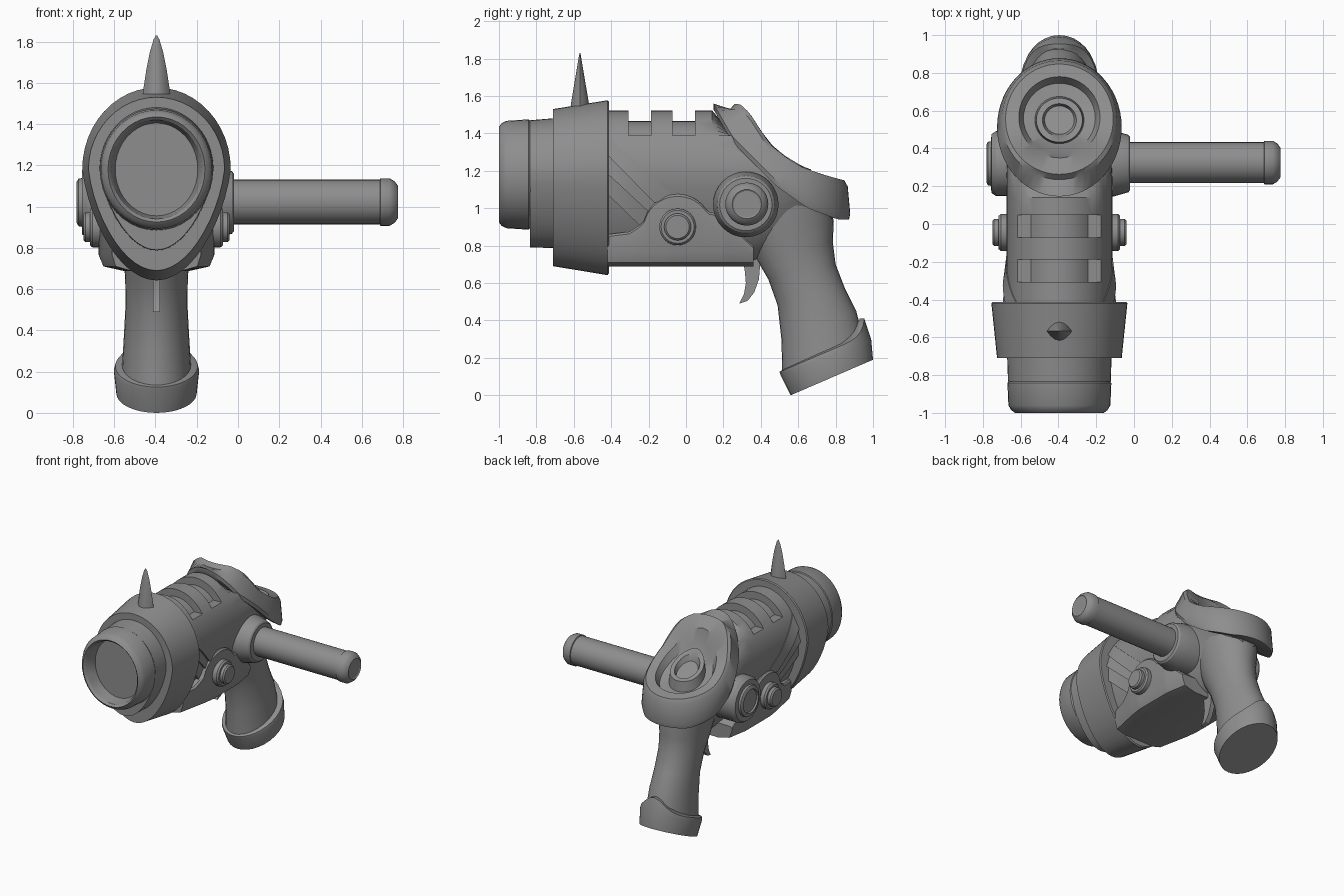
import bpy, bmesh
from math import sin, cos, pi, sqrt, radians
from mathutils import Vector

CX = -0.395   # centre line of the body
ZC = 1.18     # height of the barrel axis

if "Cube" in bpy.data.objects:
    bpy.data.objects.remove(bpy.data.objects["Cube"], do_unlink=True)

grey = bpy.data.materials.new("matte grey")
grey.use_nodes = True
grey.diffuse_color = (0.27, 0.27, 0.27, 1)
grey.node_tree.nodes["Principled BSDF"].inputs["Base Color"].default_value = (0.27, 0.27, 0.27, 1)


def loft(name, rings, angle=32):
    """Skin a list of equal-length point rings and cap both ends."""
    bm = bmesh.new()
    rows = [[bm.verts.new(p) for p in ring] for ring in rings]
    n = len(rows[0])
    for a, b in zip(rows, rows[1:]):
        for i in range(n):
            j = (i + 1) % n
            bm.faces.new((a[i], a[j], b[j], b[i]))
    bm.faces.new(rows[0])
    bm.faces.new(rows[-1])
    bmesh.ops.recalc_face_normals(bm, faces=bm.faces)
    mesh = bpy.data.meshes.new(name)
    bm.to_mesh(mesh)
    bm.free()
    mesh.materials.append(grey)
    ob = bpy.data.objects.new(name, mesh)
    bpy.context.collection.objects.link(ob)
    bpy.ops.object.select_all(action='DESELECT')
    ob.select_set(True)
    bpy.context.view_layer.objects.active = ob
    bpy.ops.object.shade_smooth_by_angle(angle=radians(angle))
    return ob


def circle(n=40):
    return [2 * pi * i / n for i in range(n)]


def interp(table, v):
    for (a, fa), (b, fb) in zip(table, table[1:]):
        if v <= b:
            return fa + (fb - fa) * max(0, v - a) / (b - a)
    return table[-1][1]


def egg(y, w, top, bottom, limit=9):
    """Cross-section across y: round above, tapering below."""
    pts = []
    for a in circle(48):
        c, s = cos(a), sin(a)
        if s >= 0:
            x, z = w * c, ZC + (top - ZC) * s
        else:
            x, z = w * c * (1 + 0.18 * s), ZC + (ZC - bottom) * s
        pts.append((CX + x, y, min(z, limit)))
    return pts


def side_turning(name, y, z, profile, side=1, n=32):
    """Round part on an axis along x; profile is (distance, radius)."""
    return loft(name, [[(CX + side * d, y + r * cos(a), z + r * sin(a)) for a in circle(n)]
                       for d, r in profile])


# Muzzle with recessed opening
loft("muzzle", [[(CX + rx * cos(a), y, ZC + rz * sin(a)) for a in circle(40)]
                for y, rx, rz in ((-0.7, .265, .285), (-0.83, .265, .285), (-0.842, .275, .295),
                                  (-0.96, .27, .287), (-0.985, .255, .275), (-1.0, .235, .255),
                                  (-0.985, .22, .24), (-0.9, .2, .225))])

# Barrel sleeve and flared collar
loft("barrel_sleeve", [egg(-0.835, .272, 1.47, .79), egg(-0.6, .28, 1.49, .785)])
loft("collar", [egg(-0.71, .33, 1.53, .69), egg(-0.42, .36, 1.577, .642), egg(-0.413, .353, 1.57, .65)])

# Sight spike
loft("sight_spike", [[(CX + w * cos(a), -0.567 + d * sin(a) * abs(sin(a)), z) for a in circle(16)]
                     for z, w, d in ((1.5, .068, .055), (1.56, .065, .048), (1.66, .05, .031),
                                     (1.75, .032, .016), (1.81, .014, .006), (1.83, .003, .002))])

# Rear cap edge heights, also used to trim the body beneath it
CAP_LOW = ((.14, 1.54), (.25, 1.35), (.48, 1.12), (.65, 1.0), (.81, .94), (.88, .94))
CAP_TOP = ((.25, 1.56), (.29, 1.555), (.34, 1.51), (.39, 1.43), (.45, 1.34),
           (.53, 1.275), (.62, 1.22), (.73, 1.18), (.86, 1.145))

# Body shell
BODY = ((-.43, .28, .69), (-.2, .28, .69), (0, .28, .69), (.14, .28, .69), (.25, .28, .69),
        (.36, .275, .72), (.48, .26, .76), (.6, .235, .82), (.7, .2, .87), (.78, .13, .92))
body = loft("body", [egg(y, w, 1.522, zb, interp(CAP_LOW, y) + .04) for y, w, zb in BODY])

# Cooling slots cut through the top, with a round core inside
for y in (-0.247, -0.012):
    bpy.ops.mesh.primitive_cube_add(size=1, location=(CX, y, 1.51))
    cutter = bpy.context.object
    cutter.scale = (.46, .12, .24)
    cutter.hide_render = True
    bpy.context.view_layer.objects.active = body
    mod = body.modifiers.new("slot", 'BOOLEAN')
    mod.operation = 'DIFFERENCE'
    mod.solver = 'EXACT'
    mod.object = cutter
    bpy.ops.object.modifier_apply(modifier=mod.name)
    bpy.data.objects.remove(cutter, do_unlink=True)
loft("inner_core", [egg(-0.4, .225, 1.465, .8), egg(.12, .225, 1.465, .8)])

# Lower housing with a hump behind each side knob
rings = []
for i in range(41):
    y = -0.42 + .78 * i / 40
    top = interp(((-.42, .86), (-.3, .875), (-.22, .93), (.14, .98), (.22, .93), (.36, .8)), y)
    d = .185 ** 2 - (y + .045) ** 2
    if d > 0:
        top = max(top, .89 + sqrt(d))
    w = interp(((-.42, .215), (-.2, .265), (-.1, .28), (.2, .28), (.36, .25)), y)
    half = [(w * .55, .687), (w * .92, .71), (w, .765), (w, top - .012), (w - .012, top)]
    rings.append([(CX + x, y, z) for x, z in half] + [(CX - x, y, z) for x, z in reversed(half)])
loft("lower_housing", rings)


def body_half(z):
    s = (z - ZC) / (.342 if z > ZC else .49)
    return .28 * sqrt(max(0, 1 - s * s)) * (1 + .18 * min(s, 0))


# Fanned side fins, each shingled over the next
FAN = [((-.415, 1.38), (-.05, 1.05)), ((-.415, 1.28), (-.17, 1.03)),
       ((-.415, 1.18), (-.2, .98)), ((-.415, 1.07), (-.24, .9))]
for side, label in ((1, "left"), (-1, "right")):
    for k in range(3):
        rings = []
        for i in range(9):
            (ya, za), (yb, zb) = [Vector(l[0]).lerp(Vector(l[1]), i / 8) for l in FAN[k:k + 2]]
            xa, xb = body_half(za), body_half(zb)
            rings.append([(CX + side * x, y, z) for x, y, z in
                          ((xa + .004, ya, za), (xb + .02, yb, zb), (xb - .04, yb, zb), (xa - .04, ya, za))])
        loft(f"{label}_fin_{k + 1}", rings, 25)
    # Stepped knob on the housing
    side_turning(f"{label}_knob", -.045, .9,
                 ((.2, .098), (.31, .098), (.322, .088), (.322, .072), (.345, .072), (.355, .062)), side)

# Pivot bosses and side handle
side_turning("right_pivot", .32, 1.02,
             ((.1, .172), (.335, .172), (.36, .155), (.362, .118), (.378, .115), (.387, .1),
              (.387, .09), (.375, .085)), -1)
side_turning("left_pivot", .32, 1.02,
             ((.1, .175), (.285, .175), (.365, .152), (.375, .14), (.375, .1)))
side_turning("side_handle", .325, 1.022, ((.3, .108), (1.09, .108)))
side_turning("side_handle_tip", .325, 1.022,
             ((1.08, .1), (1.085, .115), (1.13, .115), (1.155, .1), (1.17, .078), (1.165, .07)))

# Rear cap: saddle-shaped plate with a dish and a raised ring
rings = []


def cap_ring(yc, rx, ry, table, drop=0.0):
    ring = []
    for a in circle(56):
        y = yc + ry * sin(a)
        ring.append((CX + rx * cos(a), y, interp(table, y) - drop))
    rings.append(ring)


cap_ring(.51, .26, .29, CAP_LOW, -.01)
cap_ring(.51, .322, .362, CAP_LOW)
cap_ring(.512, .33, .366, CAP_LOW, -.03)
cap_ring(.55, .305, .315, CAP_TOP, .03)
cap_ring(.555, .285, .292, CAP_TOP)
cap_ring(.565, .215, .215, CAP_TOP)
cap_ring(.56, .19, .185, CAP_TOP, .06)
cap_ring(.55, .13, .125, CAP_TOP, .07)
cap_ring(.55, .122, .117, CAP_TOP, -.005)
cap_ring(.55, .09, .087, CAP_TOP, -.005)
cap_ring(.55, .078, .075, CAP_TOP, .035)
loft("rear_cap", rings)


def span_ring(f, b, w, tab=0.0):
    """Oval between a front and a back point of (y, z); tab lifts the rear."""
    f, b = Vector(f), Vector(b)
    ring = []
    for a in circle(32):
        p = (f + b) / 2 + (b - f) / 2 * cos(a)
        lift = tab * max(0, cos(a)) ** 6
        ring.append((CX + w * sin(a), p.x - lift * .4, p.y + lift))
    return ring


# Grip and its foot
loft("grip", [span_ring(*s) for s in (
    ((.3, 1.02), (.77, 1.02), .2), ((.32, .87), (.79, .93), .185), ((.37, .74), (.785, .82), .165),
    ((.44, .62), (.80, .70), .152), ((.49, .48), (.85, .57), .15),
    ((.51, .3), (.91, .45), .158), ((.515, .12), (.95, .3), .168))])
loft("grip_foot", [span_ring((.53, .145), (.96, .33), .17, .08), span_ring((.5, .125), (.985, .33), .2, .08),
                   span_ring((.505, .11), (.99, .3), .207), span_ring((.56, 0), (1.0, .19), .195)])

# Trigger
TRIGGER = ((.30, .74), (.315, .66), (.32, .6), (.31, .54), (.285, .49), (.33, .505),
           (.365, .55), (.39, .62), (.40, .74))
loft("trigger", [[(CX + x, y, z) for y, z in TRIGGER] for x in (-.018, .018)])
